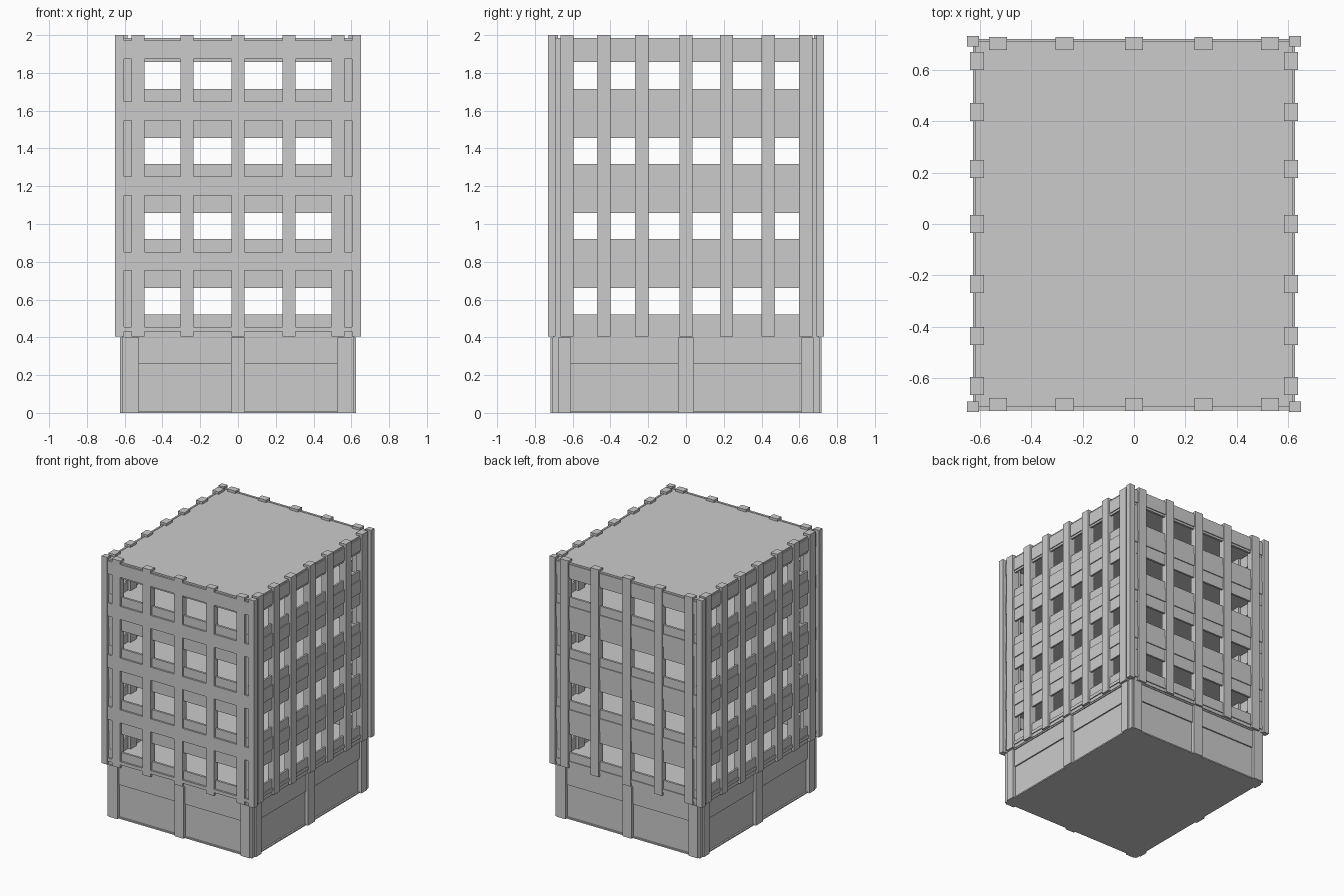
import bpy, bmesh
from mathutils import Vector

if "Cube" in bpy.data.objects:
    bpy.data.objects.remove(bpy.data.objects["Cube"])


def build(name, boxes):
    """One object made of axis-aligned boxes (x0, x1, y0, y1, z0, z1)."""
    bm = bmesh.new()
    for x0, x1, y0, y1, z0, z1 in boxes:
        r = bmesh.ops.create_cube(bm, size=1)
        for v in r["verts"]:
            v.co = Vector(((x0 + x1) / 2 + v.co.x * (x1 - x0),
                           (y0 + y1) / 2 + v.co.y * (y1 - y0),
                           (z0 + z1) / 2 + v.co.z * (z1 - z0)))
    me = bpy.data.meshes.new(name)
    bm.to_mesh(me)
    bm.free()
    ob = bpy.data.objects.new(name, me)
    bpy.context.collection.objects.link(ob)
    return ob


def on_side(side, a0, a1, d0, d1, z0, z1):
    """Box spanning a0..a1 along a facade and d0..d1 outward from the centre."""
    if side == "front":
        return (a0, a1, -d1, -d0, z0, z1)
    if side == "back":
        return (a0, a1, d0, d1, z0, z1)
    if side == "left":
        return (-d1, -d0, a0, a1, z0, z1)
    return (d0, d1, a0, a1, z0, z1)


STOREY = 0.398
BOTTOM, TOP = 0.405, 2.0
SHORT = [-0.53, -0.27, 0, 0.27, 0.53]
LONG = [-0.63, -0.436, -0.234, 0, 0.214, 0.436, 0.634]
# side: pilaster centres, half length, wall inner, wall outer, pilaster inner, pilaster outer
SIDES = {
    "front": (SHORT, 0.61, 0.695, 0.712, 0.677, 0.727),
    "back": (SHORT, 0.61, 0.695, 0.712, 0.677, 0.727),
    "left": (LONG, 0.70, 0.605, 0.619, 0.584, 0.638),
    "right": (LONG, 0.70, 0.605, 0.619, 0.584, 0.638),
}
# solid wall between the window strips
SPANDRELS = [(BOTTOM, 0.52)]
SPANDRELS += [(0.66 + k * STOREY, 0.92 + k * STOREY) for k in range(3)]
SPANDRELS += [(1.857, 1.985)]
# floor bands
BANDS = [(0.43, 0.455)]
BANDS += [(0.753 + k * STOREY, 0.853 + k * STOREY) for k in range(3)]
BANDS += [(1.873, 1.972)]

for side, (cols, half, w0, w1, p0, p1) in SIDES.items():
    build(side + "_pilasters",
          [on_side(side, c - 0.035, c + 0.035, p0, p1, BOTTOM, TOP) for c in cols])
    walls = [on_side(side, -half, half, w0, w1, a, b) for a, b in SPANDRELS]
    # narrow solid strips beside the corners
    for s in (-1, 1):
        a, b = sorted((s * (abs(cols[-1]) + 0.03), s * (half + 0.005)))
        walls.append(on_side(side, a, b, w0, w1 - 0.002, BOTTOM, 1.98))
    build(side + "_spandrels", walls)
    # front bands sit flush with the pilasters, the others stay recessed
    reach, depth = (0.645, p1 - 0.001) if side == "front" else (half, w1 + 0.007)
    build(side + "_floor_bands",
          [on_side(side, -reach, reach, w0 + 0.002, depth, a, b) for a, b in BANDS])

# corner posts of the tower
build("corner_posts", [
    (min(sx * 0.603, sx * 0.65), max(sx * 0.603, sx * 0.65),
     min(sy * 0.69, sy * 0.731), max(sy * 0.69, sy * 0.731), BOTTOM, TOP)
    for sx in (-1, 1) for sy in (-1, 1)])

# interior floors and roof
build("floor_slabs", [(-0.607, 0.607, -0.697, 0.697, a, b) for a, b in BANDS[1:4]])
build("tower_underside", [(-0.615, 0.615, -0.705, 0.705, 0.395, 0.43)])
build("roof", [(-0.607, 0.607, -0.697, 0.697, 1.95, 1.982)])

# ground floor core, fascia and piers
build("base_core", [(-0.598, 0.598, -0.69, 0.69, 0, 0.4)])
build("base_corner_posts", [
    (min(sx * 0.59, sx * 0.615), max(sx * 0.59, sx * 0.615),
     min(sy * 0.675, sy * 0.71), max(sy * 0.675, sy * 0.71), 0, 0.4)
    for sx in (-1, 1) for sy in (-1, 1)])
for side, half, d, inner, mid in (("front", 0.60, 0.69, 0.525, 0.038),
                                  ("back", 0.60, 0.69, 0.525, 0.038),
                                  ("left", 0.675, 0.598, 0.608, 0.042),
                                  ("right", 0.675, 0.598, 0.608, 0.042)):
    out = d + 0.027
    build(side + "_base_piers", [
        on_side(side, a, b, d - 0.02, out, 0, 0.4)
        for a, b in ((-half, -inner), (-mid, mid), (inner, half))])
    build(side + "_base_fascia",
          [on_side(side, -inner, inner, d - 0.01, d + 0.01, 0.26, 0.395)])
    build(side + "_base_plinth",
          [on_side(side, -inner, inner, d - 0.01, d + 0.012, 0, 0.01)])
